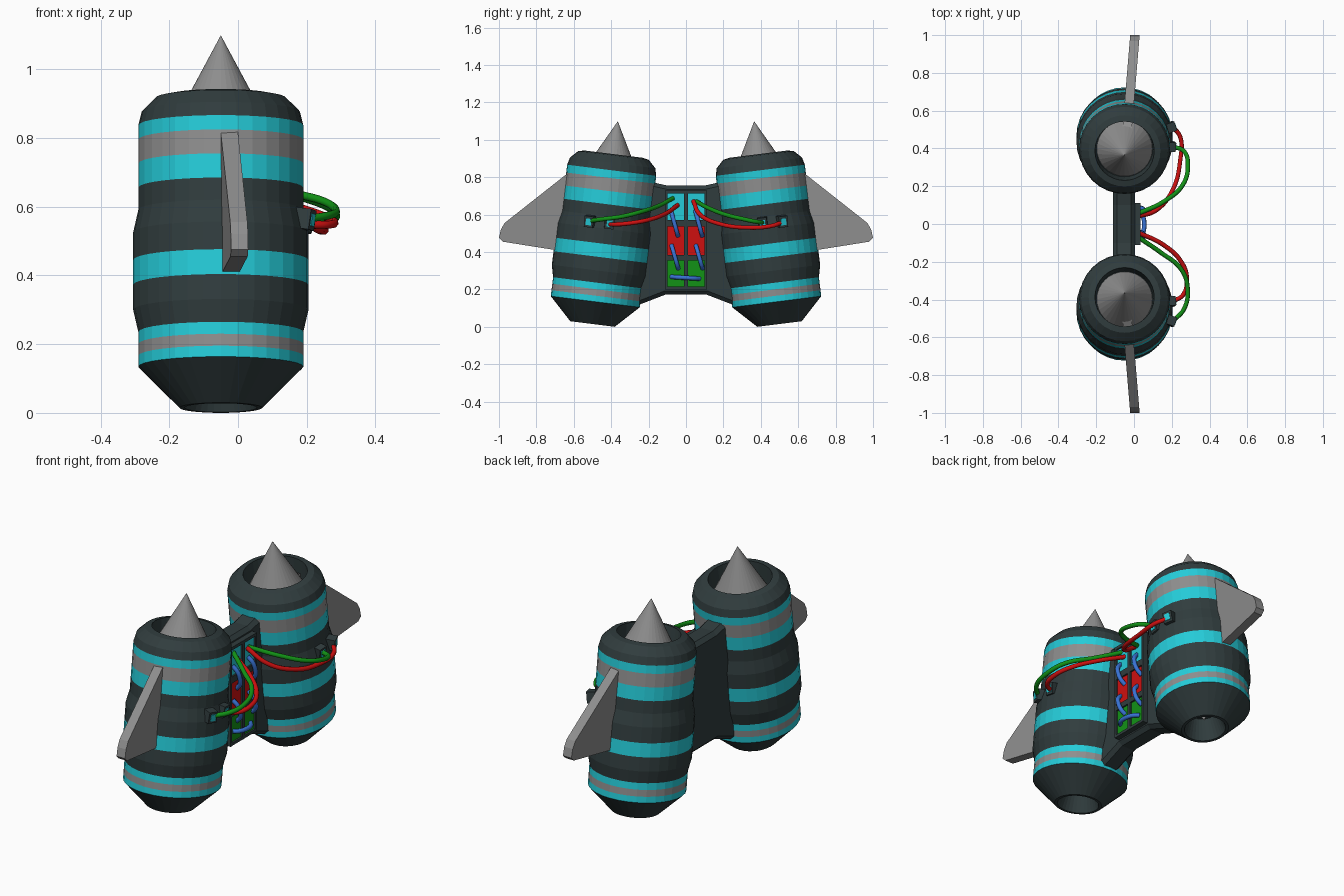
import bpy, bmesh, math
from mathutils import Matrix, Vector

if "Cube" in bpy.data.objects:
    bpy.data.objects.remove(bpy.data.objects["Cube"])


def material(name, rgb):
    m = bpy.data.materials.new(name)
    m.diffuse_color = (*rgb, 1)
    m.use_nodes = True
    m.node_tree.nodes["Principled BSDF"].inputs["Base Color"].default_value = m.diffuse_color
    return m


DARK = material("dark_slate", (0.03, 0.046, 0.048))
CYAN = material("cyan", (0.018, 0.6, 0.69))
GRAY = material("gray", (0.27, 0.27, 0.27))
RED = material("red", (0.62, 0.005, 0.005))
GREEN = material("green", (0.006, 0.29, 0.008))
BLUE = material("blue", (0.04, 0.17, 0.66))


def finish(name, bm, mats, matrix=None):
    bmesh.ops.recalc_face_normals(bm, faces=bm.faces)
    if matrix:
        bm.transform(matrix)
    me = bpy.data.meshes.new(name)
    bm.to_mesh(me)
    bm.free()
    for m in mats:
        me.materials.append(m)
    ob = bpy.data.objects.new(name, me)
    bpy.context.collection.objects.link(ob)
    return ob


def lathe(name, profile, mats, matrix, n=32, bands=None):
    """Spin (radius, height) points; bands gives the material index per row."""
    bm = bmesh.new()
    rings = []
    for r, z in profile:
        if r == 0:
            rings.append([bm.verts.new((0, 0, z))] * n)
        else:
            rings.append([bm.verts.new((r * math.cos(2 * math.pi * i / n),
                                        r * math.sin(2 * math.pi * i / n), z)) for i in range(n)])
    for k, (a, b) in enumerate(zip(rings, rings[1:])):
        for i in range(n):
            j = (i + 1) % n
            f = bm.faces.new(dict.fromkeys((a[i], a[j], b[j], b[i])))
            f.material_index = bands[k] if bands else 0
    return finish(name, bm, mats, matrix)


def box(name, lo, hi, mat, matrix=None):
    bm = bmesh.new()
    bmesh.ops.create_cube(bm, size=1)
    lo, hi = Vector(lo), Vector(hi)
    bm.transform(Matrix.Translation((lo + hi) / 2) @ Matrix.Diagonal((*(hi - lo), 1)))
    return finish(name, bm, [mat], matrix)


def slab(name, outline, x_of, thick, mat):
    """Extrude a (y, z) outline along x; x_of(y) gives the back side."""
    bm = bmesh.new()
    a = [bm.verts.new((x_of(y), y, z)) for y, z in outline]
    b = [bm.verts.new((x_of(y) + thick, y, z)) for y, z in outline]
    bm.faces.new(a)
    bm.faces.new(b)
    for i in range(len(a)):
        j = (i + 1) % len(a)
        bm.faces.new((a[i], a[j], b[j], b[i]))
    return finish(name, bm, [mat])


def cable(name, pts, mat, radius=0.012):
    cu = bpy.data.curves.new(name, 'CURVE')
    cu.dimensions = '3D'
    cu.bevel_depth = radius
    cu.bevel_resolution = 2
    cu.resolution_u = 8
    cu.use_fill_caps = True
    sp = cu.splines.new('BEZIER')
    sp.bezier_points.add(len(pts) - 1)
    for p, co in zip(sp.bezier_points, pts):
        p.co = co
        p.handle_left_type = p.handle_right_type = 'AUTO'
    tmp = bpy.data.objects.new(name + "_curve", cu)
    bpy.context.collection.objects.link(tmp)
    dg = bpy.context.evaluated_depsgraph_get()
    me = bpy.data.meshes.new_from_object(tmp.evaluated_get(dg))
    bpy.data.objects.remove(tmp)
    me.materials.clear()
    me.materials.append(mat)
    for p in me.polygons:
        p.material_index = 0
        p.use_smooth = True
    bpy.context.collection.objects.link(bpy.data.objects.new(name, me))


# tank profile: (radius, height, material of the row above: 0 dark, 1 cyan, 2 gray)
TANK = [(0, 0.11, 0), (0.07, 0.11, 0), (0.105, 0, 0), (0.12, 0, 0), (0.24, 0.12, 1), (0.24, 0.152, 2),
        (0.24, 0.187, 1), (0.24, 0.222, 0), (0.255, 0.287, 0), (0.255, 0.36, 1),
        (0.255, 0.433, 0), (0.255, 0.514, 0), (0.24, 0.58, 0), (0.24, 0.645, 1),
        (0.24, 0.716, 2), (0.24, 0.786, 1), (0.24, 0.828, 0), (0.23, 0.868, 0),
        (0.19, 0.908, 0), (0.157, 0.915, 0), (0.15, 0.815, 0), (0, 0.815, 0)]
FIN = [(0.50, 0.89), (0.64, 0.815), (0.97, 0.555), (0.99, 0.52), (1.0, 0.475),
       (0.98, 0.455), (0.665, 0.405), (0.50, 0.38)]

for s, side in ((-1, "left"), (1, "right")):
    tilt = Matrix.Translation((-0.05, s * 0.5, 0.015)) @ Matrix.Rotation(s * 0.1244, 4, 'X')
    # banded tank, nose cone and small nozzle cone
    lathe(side + "_tank", [p[:2] for p in TANK], [DARK, CYAN, GRAY], tilt, bands=[p[2] for p in TANK])
    lathe(side + "_nose_cone", [(0, 0.816), (0.147, 0.816), (0, 1.092)], [GRAY], tilt)
    lathe(side + "_nozzle_cone", [(0, 0.112), (0.03, 0.112), (0, 0.05)], [GRAY], tilt, n=16)
    # swept fin
    slab(side + "_fin", [(s * y, z) for y, z in FIN],
         lambda y: -0.05 + (abs(y) - 0.64) * 0.083, 0.05, GRAY)
    # cable sockets on the tank
    for k, (y, z) in enumerate(((0.41, 0.555), (0.515, 0.563))):
        yaw = math.atan2(s * (y - 0.43), 0.25)
        m = (Matrix.Translation((0.2, s * y, z)) @ Matrix.Rotation(s * 0.1244, 4, 'X')
             @ Matrix.Rotation(yaw, 4, 'Z') @ Matrix.Rotation(0.15, 4, 'Y'))
        box(f"{side}_socket_{k}", (-0.03, -0.025, -0.03), (0.018, 0.025, 0.03), DARK, m)
        box(f"{side}_socket_plate_{k}", (0.017, -0.015, -0.018), (0.021, 0.015, 0.018), CYAN, m)

# bracket joining the tanks
half = [(0.11, 0.172), (0.245, 0.12), (0.32, 0.10), (0.32, 0.78), (0.19, 0.775), (0.1, 0.755)]
bracket = slab("bracket", half + [(-y, z) for y, z in reversed(half)], lambda y: -0.11, 0.115, DARK)
bev = bracket.modifiers.new("chamfer", 'BEVEL')
bev.width = 0.02
bev.segments = 1

# control board with frame bars
box("board", (-0.01, -0.112, 0.2), (0.02, 0.112, 0.728), DARK)
for y0, y1 in ((-0.112, -0.1), (-0.01, 0.01), (0.1, 0.112)):
    box("frame_post", (0.0, y0, 0.2), (0.035, y1, 0.728), DARK)
for z0, z1 in ((0.2, 0.215), (0.355, 0.385), (0.535, 0.57), (0.712, 0.728)):
    box("frame_rail", (0.0, -0.111, z0), (0.034, 0.111, z1), DARK)
for y in (-0.055, 0.055):
    for mat, z0, z1 in ((GREEN, 0.215, 0.355), (RED, 0.385, 0.535), (CYAN, 0.57, 0.712)):
        box("panel", (0.018, y - 0.046, z0), (0.025, y + 0.046, z1), mat)


# blue jumper wires
def jumper(a, b):
    mid = [(a[i] + b[i]) / 2 for i in (0, 1)]
    cable("jumper_wire", [(0.022, *a), (0.046, a[0] * 0.8 + b[0] * 0.2, a[1] * 0.8 + b[1] * 0.2),
                          (0.054, *mid),
                          (0.046, a[0] * 0.2 + b[0] * 0.8, a[1] * 0.2 + b[1] * 0.8), (0.022, *b)], BLUE)


for y in (-0.08, 0.05):
    jumper((y, 0.62), (y + 0.037, 0.485))
    jumper((y + 0.003, 0.435), (y + 0.039, 0.31))
jumper((-0.08, 0.267), (0.073, 0.257))

# long cables from board to tanks
cable("left_green_cable", [(0.022, -0.07, 0.687), (0.14, -0.15, 0.645), (0.25, -0.24, 0.615),
                           (0.284, -0.34, 0.59), (0.265, -0.45, 0.575), (0.205, -0.515, 0.565)], GREEN)
cable("left_red_cable", [(0.022, -0.045, 0.65), (0.155, -0.11, 0.605), (0.25, -0.2, 0.572),
                         (0.28, -0.29, 0.555), (0.26, -0.375, 0.547), (0.205, -0.41, 0.547)], RED)
cable("right_green_cable", [(0.022, 0.055, 0.67), (0.16, 0.12, 0.635), (0.26, 0.21, 0.6),
                            (0.285, 0.31, 0.575), (0.265, 0.385, 0.56), (0.205, 0.41, 0.558)], GREEN)
cable("right_red_cable", [(0.022, 0.04, 0.672), (0.12, 0.075, 0.6), (0.205, 0.18, 0.55),
                          (0.245, 0.34, 0.53), (0.245, 0.46, 0.54), (0.205, 0.515, 0.56)], RED)
